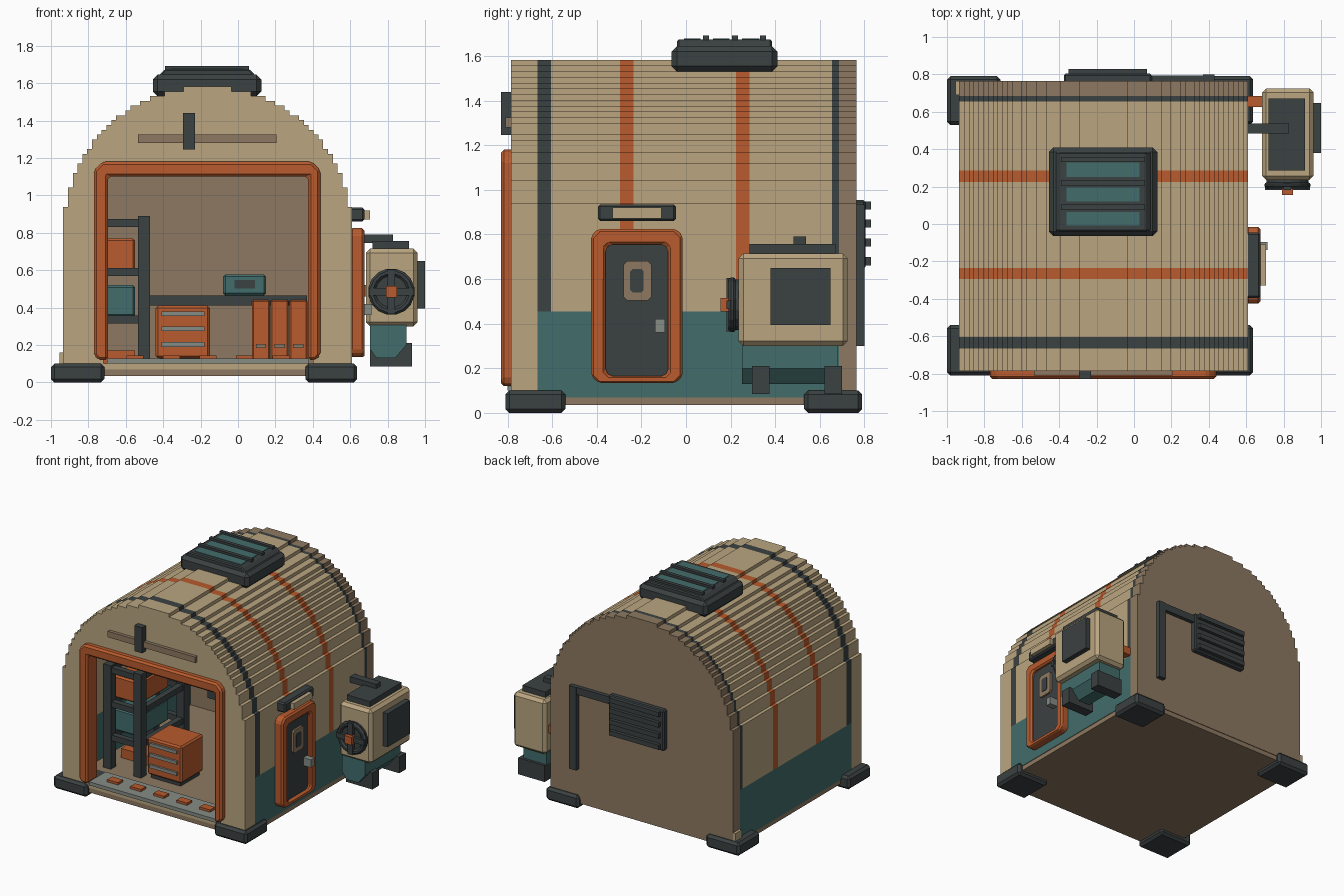
import bpy, bmesh, math
from mathutils import Vector

if "Cube" in bpy.data.objects:
    bpy.data.objects.remove(bpy.data.objects["Cube"])


def material(name, hex_rgb):
    srgb = [int(hex_rgb[i:i + 2], 16) / 255 for i in (0, 2, 4)]
    col = [c / 12.92 if c < 0.04 else ((c + 0.055) / 1.055) ** 2.4 for c in srgb] + [1]
    m = bpy.data.materials.new(name)
    m.use_nodes = True
    m.diffuse_color = col
    m.node_tree.nodes["Principled BSDF"].inputs["Base Color"].default_value = col
    return m


TAN, BROWN = material("tan", "BAA580"), material("brown", "8D7961")
DARK, ORANGE = material("charcoal", "3B4142"), material("orange", "B85B2D")
TEAL, GREY = material("teal", "426D6C"), material("grey", "868C86")


def finish(bm, name, mats, bevel=0):
    bmesh.ops.recalc_face_normals(bm, faces=bm.faces)
    me = bpy.data.meshes.new(name)
    bm.to_mesh(me)
    bm.free()
    ob = bpy.data.objects.new(name, me)
    bpy.context.collection.objects.link(ob)
    for m in mats:
        me.materials.append(m)
    if bevel:
        b = ob.modifiers.new("edge", "BEVEL")
        b.width, b.segments, b.limit_method = bevel, 1, "ANGLE"
    return ob


def box(name, x, y, z, mat, bevel=0):
    bm = bmesh.new()
    bmesh.ops.create_cube(bm, size=1)
    for v in bm.verts:
        v.co = Vector([(r[0] + r[1]) / 2 + c * (r[1] - r[0]) for r, c in zip((x, y, z), v.co)])
    return finish(bm, name, [mat], bevel)


def at(axis, a, p):
    return (a, p[0], p[1]) if axis == "x" else (p[0], a, p[1])


def prism(name, pts, stations, mats, axis="y", rule=None, bevel=0):
    """Extrude a closed outline through stations along an axis."""
    bm = bmesh.new()
    loops = [[bm.verts.new(at(axis, a, p)) for p in pts] for a in stations]
    bm.faces.new(loops[0])
    bm.faces.new(loops[-1])
    n = len(pts)
    for k in range(len(loops) - 1):
        for i in range(n):
            j = (i + 1) % n
            f = bm.faces.new((loops[k][i], loops[k][j], loops[k + 1][j], loops[k + 1][i]))
            if rule:
                f.material_index = rule(k, f.calc_center_median().z)
    return finish(bm, name, mats, bevel)


def ring(name, outer, inner, a0, a1, mat, axis="x"):
    """Closed frame between two outlines with equal point counts."""
    bm = bmesh.new()
    sets = [[bm.verts.new(at(axis, a, p)) for p in o]
            for o, a in ((outer, a0), (outer, a1), (inner, a1), (inner, a0))]
    n = len(outer)
    for s in range(4):
        A, B = sets[s], sets[(s + 1) % 4]
        for i in range(n):
            bm.faces.new((A[i], A[(i + 1) % n], B[(i + 1) % n], B[i]))
    return finish(bm, name, [mat], 0.012)


def octagon(u0, u1, v0, v1, c):
    return [(u0 + c, v0), (u1 - c, v0), (u1, v0 + c), (u1, v1 - c),
            (u1 - c, v1), (u0 + c, v1), (u0, v1 - c), (u0, v0 + c)]


# Stepped arch outline, running from bottom left to bottom right
CX, ZC, R, FLOOR, BAND = -0.1625, 0.81, 0.7725, 0.07, 0.455


def arch(r, n):
    step = 2 * r / n
    pts = [(CX - r, FLOOR), (CX - r, BAND)]
    for i in range(n):
        x = -r + i * step
        h = math.sqrt(r * r - (x + step / 2) ** 2)
        z = ZC + round(h / step) * step
        pts += [(CX + x, z), (CX + x + step, z)]
    pts += [(CX + r, BAND), (CX + r, FLOOR)]
    # drop repeated points and inner points of flat runs
    return [p for i, p in enumerate(pts) if i in (0, 1, len(pts) - 2, len(pts) - 1)
            or not (abs(pts[i - 1][1] - p[1]) < 1e-5 and abs(pts[i + 1][1] - p[1]) < 1e-5)]


outer = arch(R, 60)
bands = [-0.7, -0.665, -0.605, -0.295, -0.235, 0.225, 0.285, 0.655, 0.685]
band_colour = [0, 1, 0, 2, 0, 2, 0, 1]
prism("barrel_shell", outer + arch(R - 0.055, 56)[::-1], bands, [TAN, DARK, ORANGE, TEAL],
      rule=lambda k, z: 3 if k > 0 and FLOOR + 0.01 < z < BAND else band_colour[k])
prism("back_wall", outer, [0.685, 0.765], [BROWN])
prism("front_wall", outer + [(0.40, 0.07), (0.40, 1.13), (-0.72, 1.13), (-0.72, 0.07)],
      [-0.785, -0.70], [TAN])
box("base_slab", (-0.93, 0.605), (-0.78, 0.76), (0.035, 0.07), BROWN)
box("floor", (-0.88, 0.555), (-0.70, 0.69), (0.07, 0.10), BROWN)
box("threshold", (-0.72, 0.40), (-0.783, -0.70), (0.07, 0.10), TAN)

# Front opening frame, sill and studs
c = 0.045
prism("front_frame", [(-0.695, 0.12), (-0.745, 0.12), (-0.77, 0.145), (-0.77, 1.18 - c), (-0.77 + c, 1.18),
                      (0.44 - c, 1.18), (0.44, 1.18 - c), (0.44, 0.145), (0.415, 0.12), (0.375, 0.12),
                      (0.375, 1.1), (-0.695, 1.1)], [-0.83, -0.695], [ORANGE], bevel=0.014)
box("front_sill", (-0.70, 0.38), (-0.80, -0.60), (0.10, 0.127), GREY)
for i in range(5):
    x = -0.16 + (i - 2) * 0.195
    box("sill_stud", (x - 0.045, x + 0.045), (-0.73, -0.67), (0.127, 0.145), ORANGE)

# Front trim above the opening
box("front_light_bar", (-0.535, 0.205), (-0.81, -0.78), (1.28, 1.325), BROWN)
box("front_bracket", (-0.295, -0.23), (-0.83, -0.78), (1.245, 1.44), DARK)

# Corner feet
for x in ((-1.0, -0.715), (0.36, 0.637)):
    for y in ((-0.81, -0.54), (0.53, 0.79)):
        box("corner_foot", x, y, (0, 0.1), DARK, 0.018)
box("corner_tab", (-0.955, -0.93), (0.69, 0.765), (0.09, 0.16), TAN)

# Roof skylight
sx, sy = (-0.455, 0.125), (-0.065, 0.41)
box("skylight_skirt", sx, sy, (1.53, 1.645), DARK, 0.025)
prism("skylight_cap", octagon(-0.42, 0.09, 1.60, 1.675, 0.03), [-0.04, 0.385], [DARK], bevel=0.01)
for y in ((-0.008, 0.065), (0.12, 0.195), (0.25, 0.33)):
    prism("skylight_pane", [(-0.36, 1.67), (0.03, 1.67), (0.03, 1.679), (-0.36, 1.679)], y, [TEAL])
for y in (0.09, 0.22, 0.345):
    box("skylight_rib", (-0.39, 0.06), (y - 0.014, y + 0.014), (1.66, 1.692), DARK)

# Side door
ring("door_frame", octagon(-0.425, -0.015, 0.135, 0.825, 0.03),
     octagon(-0.36, -0.08, 0.165, 0.755, 0.02), 0.60, 0.675, ORANGE)
box("door_panel", (0.60, 0.65), (-0.365, -0.075), (0.16, 0.76), DARK)
prism("door_window_frame", octagon(-0.28, -0.155, 0.505, 0.68, 0.015), [0.64, 0.665], [BROWN], "x")
prism("door_window_pane", octagon(-0.25, -0.19, 0.54, 0.645, 0.01), [0.66, 0.67], [DARK], "x")
box("door_handle", (0.645, 0.715), (-0.14, -0.095), (0.36, 0.42), GREY)
box("door_hood", (0.57, 0.675), (-0.395, -0.045), (0.86, 0.935), DARK, 0.01)
box("door_light", (0.67, 0.705), (-0.33, -0.11), (0.872, 0.92), TAN)

# Climate unit on the side wall
box("unit_body", (0.685, 0.96), (0.235, 0.725), (0.30, 0.715), TAN, 0.022)
box("unit_side_grille", (0.95, 1.0), (0.38, 0.648), (0.395, 0.65), DARK)
box("unit_top_plate", (0.72, 0.915), (0.285, 0.67), (0.70, 0.757), DARK)
box("unit_top_pipe", (0.59, 0.83), (0.483, 0.538), (0.745, 0.79), DARK)
box("unit_wall_pipe", (0.60, 0.70), (0.625, 0.685), (0.46, 0.52), ORANGE)
prism("unit_hopper", [(0.705, 0.31), (0.90, 0.31), (0.90, 0.20), (0.84, 0.13), (0.74, 0.13), (0.705, 0.18)],
      [0.25, 0.68], [TEAL])
for y in (0.295, 0.62):
    box("unit_foot", (0.705, 0.93), (y, y + 0.08), (0.085, 0.21), DARK)


def disc(r):
    return [(0.82 + r * math.cos(math.tau * (i + .5) / 16), 0.485 + r * math.sin(math.tau * (i + .5) / 16))
            for i in range(16)]


# Fan: backing, rim, cross spokes and hub
prism("fan_backing", disc(0.115), [0.205, 0.24], [DARK])
ring("fan_rim", disc(0.125), disc(0.085), 0.19, 0.225, DARK, "y")
box("fan_spoke", (0.70, 0.94), (0.182, 0.22), (0.465, 0.505), DARK)
box("fan_spoke", (0.80, 0.84), (0.182, 0.22), (0.365, 0.605), DARK)
box("fan_hub", (0.79, 0.85), (0.155, 0.20), (0.455, 0.515), ORANGE)

# Back vent and pipe
box("back_vent", (-0.375, 0.095), (0.75, 0.805), (0.645, 0.955), DARK, 0.01)
for z in (0.68, 0.765, 0.85, 0.93):
    box("vent_louver", (-0.35, 0.07), (0.79, 0.83), (z - 0.018, z + 0.018), DARK)
box("back_pipe_run", (0.08, 0.43), (0.75, 0.795), (0.88, 0.935), DARK)
box("back_pipe_drop", (0.37, 0.43), (0.75, 0.80), (0.30, 0.935), DARK)

# Storage rack with bins
for x in (-0.79, -0.535):
    for y in (-0.50, 0.02):
        box("rack_post", (x, x + 0.065), (y, y + 0.065), (0.10, 0.89), DARK)
for z in (0.315, 0.57, 0.83):
    for y in (-0.49, 0.03):
        box("rack_rail", (-0.79, -0.475), (y, y + 0.045), (z, z + 0.043), DARK)
    for x in (-0.78, -0.525):
        box("rack_side_rail", (x, x + 0.045), (-0.49, 0.07), (z, z + 0.043), DARK)
box("rack_bin_orange", (-0.78, -0.55), (-0.40, -0.05), (0.60, 0.77), ORANGE, 0.012)
box("rack_bin_teal", (-0.78, -0.55), (-0.40, -0.05), (0.35, 0.52), TEAL, 0.012)
box("rack_floor_bin", (-0.78, -0.55), (-0.30, -0.05), (0.10, 0.17), ORANGE)

# Drawer chest
box("drawer_chest", (-0.44, -0.15), (-0.47, -0.20), (0.13, 0.41), ORANGE, 0.012)
for z in (0.19, 0.275, 0.355):
    box("drawer_handle", (-0.41, -0.18), (-0.485, -0.465), (z, z + 0.025), GREY)
box("chest_plinth", (-0.42, -0.17), (-0.45, -0.22), (0.10, 0.14), DARK)

# Work desk with cabinet and console
box("desk_top", (-0.47, 0.37), (0.30, 0.69), (0.41, 0.465), DARK)
for x in (0.075, 0.175, 0.275):
    box("desk_cabinet", (x, x + 0.096), (0.28, 0.66), (0.10, 0.44), ORANGE, 0.008)
    box("cabinet_handle", (x + 0.02, x + 0.076), (0.27, 0.29), (0.185, 0.205), BROWN)
box("console", (-0.08, 0.15), (0.42, 0.62), (0.465, 0.577), TEAL, 0.012)
box("console_screen", (-0.02, 0.09), (0.413, 0.422), (0.502, 0.548), DARK)
